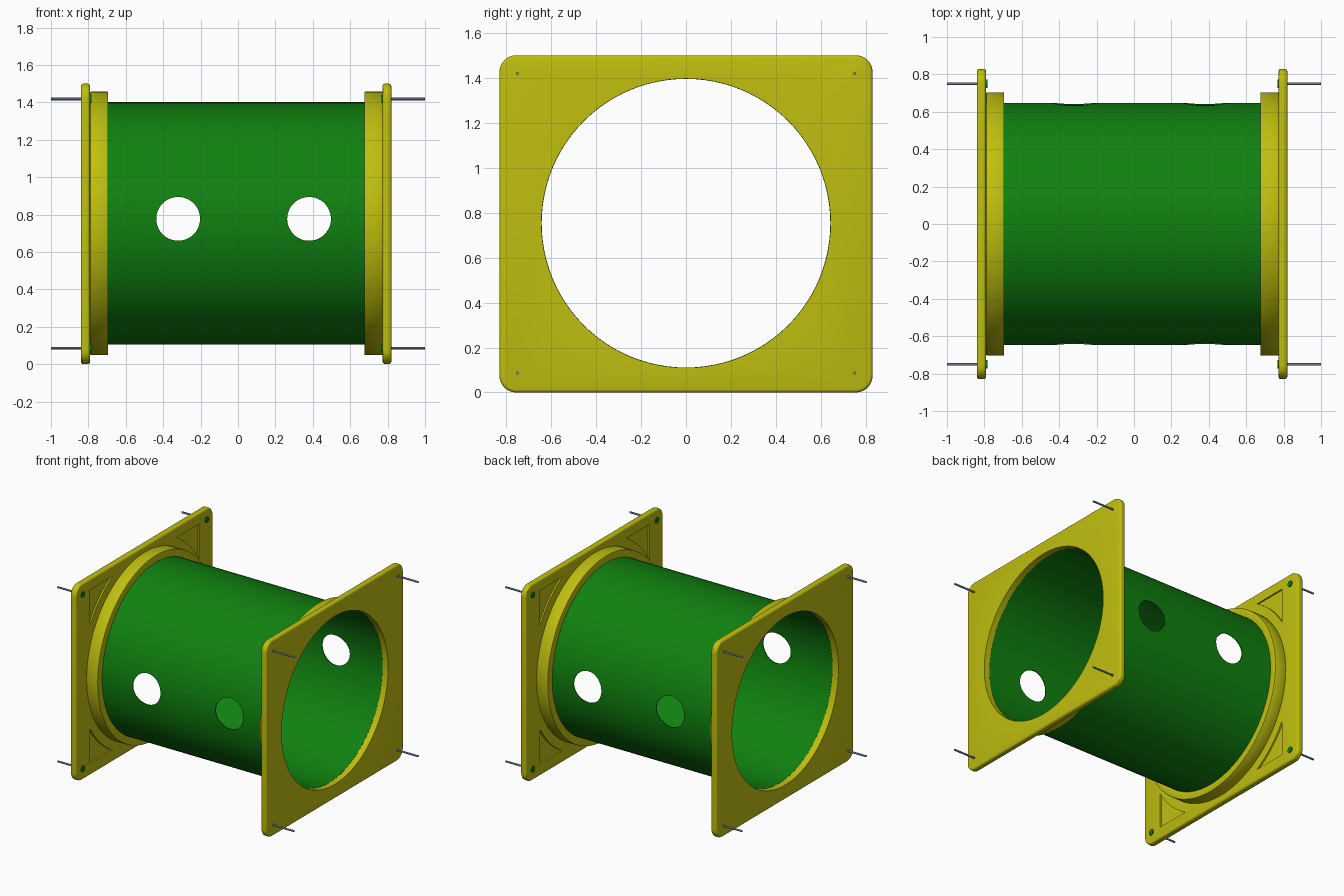
import bpy, bmesh, math

if "Cube" in bpy.data.objects:
    bpy.data.objects.remove(bpy.data.objects["Cube"])

ZC = 0.753          # height of the tunnel axis
HOLE_R = 0.643      # opening radius


def material(name, rgb):
    m = bpy.data.materials.new(name)
    m.diffuse_color = (*rgb, 1)
    m.use_nodes = True
    m.node_tree.nodes["Principled BSDF"].inputs["Base Color"].default_value = m.diffuse_color
    return m


YELLOW = material("yellow", (0.52, 0.52, 0.005))
GREEN = material("green", (0.005, 0.22, 0.005))
STEEL = material("steel", (0.27, 0.33, 0.42))


def finish(name, bm, mat):
    bmesh.ops.recalc_face_normals(bm, faces=bm.faces)
    me = bpy.data.meshes.new(name)
    bm.to_mesh(me)
    bm.free()
    me.materials.append(mat)
    ob = bpy.data.objects.new(name, me)
    bpy.context.collection.objects.link(ob)
    return ob


def prism(name, pts, x0, x1, mat):
    """Extrude a closed (y, z) outline along x."""
    bm = bmesh.new()
    face = bm.faces.new([bm.verts.new((x0, y, z)) for y, z in pts])
    ext = bmesh.ops.extrude_face_region(bm, geom=[face])["geom"]
    for v in ext:
        if isinstance(v, bmesh.types.BMVert):
            v.co.x = x1
    return finish(name, bm, mat)


def circle(r, n, y=0, z=ZC):
    return [(y + r * math.cos(2 * math.pi * i / n), z + r * math.sin(2 * math.pi * i / n))
            for i in range(n)]


def ring(name, r0, r1, x0, x1, mat, n=96):
    """Hollow cylinder along x."""
    bm = bmesh.new()
    loops = [[bm.verts.new((x, y, z)) for y, z in circle(r, n)]
             for x, r in ((x0, r0), (x0, r1), (x1, r1), (x1, r0))]
    for a, b in zip(loops, loops[1:] + loops[:1]):
        for i in range(n):
            j = (i + 1) % n
            bm.faces.new((a[i], a[j], b[j], b[i]))
    return finish(name, bm, mat)


def apply(ob, mod):
    bpy.context.view_layer.objects.active = ob
    bpy.ops.object.modifier_apply(modifier=mod.name)


def bevel(ob, width, segments=3):
    m = ob.modifiers.new("bevel", 'BEVEL')
    m.width, m.segments, m.limit_method = width, segments, 'ANGLE'
    m.angle_limit = math.radians(40)
    apply(ob, m)


def cut(ob, cutter):
    m = ob.modifiers.new("cut", 'BOOLEAN')
    m.operation, m.solver, m.object = 'DIFFERENCE', 'EXACT', cutter
    apply(ob, m)
    bpy.data.objects.remove(cutter)


def smooth(ob):
    bpy.ops.object.select_all(action='DESELECT')
    ob.select_set(True)
    bpy.context.view_layer.objects.active = ob
    bpy.ops.object.shade_smooth_by_angle(angle=math.radians(30))


def plate_outline(hy=0.83, z0=0.0, z1=1.5, r=0.075, n=8):
    pts = []
    for k, (cy, cz) in enumerate(((hy - r, z1 - r), (r - hy, z1 - r),
                                  (r - hy, z0 + r), (hy - r, z0 + r))):
        for i in range(n + 1):
            a = math.pi / 2 * (k + i / n)
            pts.append((cy + r * math.cos(a), cz + r * math.sin(a)))
    return pts


def pocket_outline(sy, sz, r=0.77, cy=0.66, cz=0.665, n=10):
    """Corner triangle whose long side follows the tunnel opening."""
    a0, a1 = math.acos(cy / r), math.asin(cz / r)
    arc = [(r * math.cos(a0 + (a1 - a0) * i / n), r * math.sin(a0 + (a1 - a0) * i / n))
           for i in range(n + 1)]
    return [(sy * y, ZC + sz * z) for y, z in arc + [(cy, cz)]]


# Tunnel tube with round windows through both walls
tube = ring("tunnel_tube", HOLE_R - 0.001, 0.648, -0.79, 0.773, GREEN)
for x in (-0.32, 0.38):
    bpy.ops.mesh.primitive_cylinder_add(vertices=48, radius=0.117, depth=2,
                                        location=(x, 0, 0.777),
                                        rotation=(math.pi / 2, 0, 0))
    cut(tube, bpy.context.object)
smooth(tube)

# End plates, collars and bolts
for side, outer, inner, lip in (("left", -0.84, -0.79, -0.694),
                                ("right", 0.82, 0.773, 0.676)):
    s = 1 if outer > 0 else -1
    plate = prism(side + "_end_plate", plate_outline(), outer, inner, YELLOW)
    bevel(plate, 0.014)
    cut(plate, prism("opening_cutter", circle(HOLE_R, 96), outer + s * 0.1, inner - s * 0.1, YELLOW))
    for sy in (-1, 1):
        for sz in (-1, 1):
            cut(plate, prism("pocket_cutter", pocket_outline(sy, sz),
                             inner + s * 0.012, inner - s * 0.05, YELLOW))
    smooth(plate)

    collar = ring(side + "_collar", 0.647, 0.704, min(inner, lip), max(inner, lip), YELLOW)
    bevel(collar, 0.005, 2)
    smooth(collar)

    for y in (-0.75, 0.75):
        for z in (0.086, 1.418):
            rod = prism(side + "_bolt_rod", circle(0.007, 12, y, z), s * 1.0, inner, STEEL)
            smooth(rod)
            head = prism(side + "_bolt_head", circle(0.022, 20, y, z),
                         inner + s * 0.005, inner - s * 0.007, GREEN)
            smooth(head)
